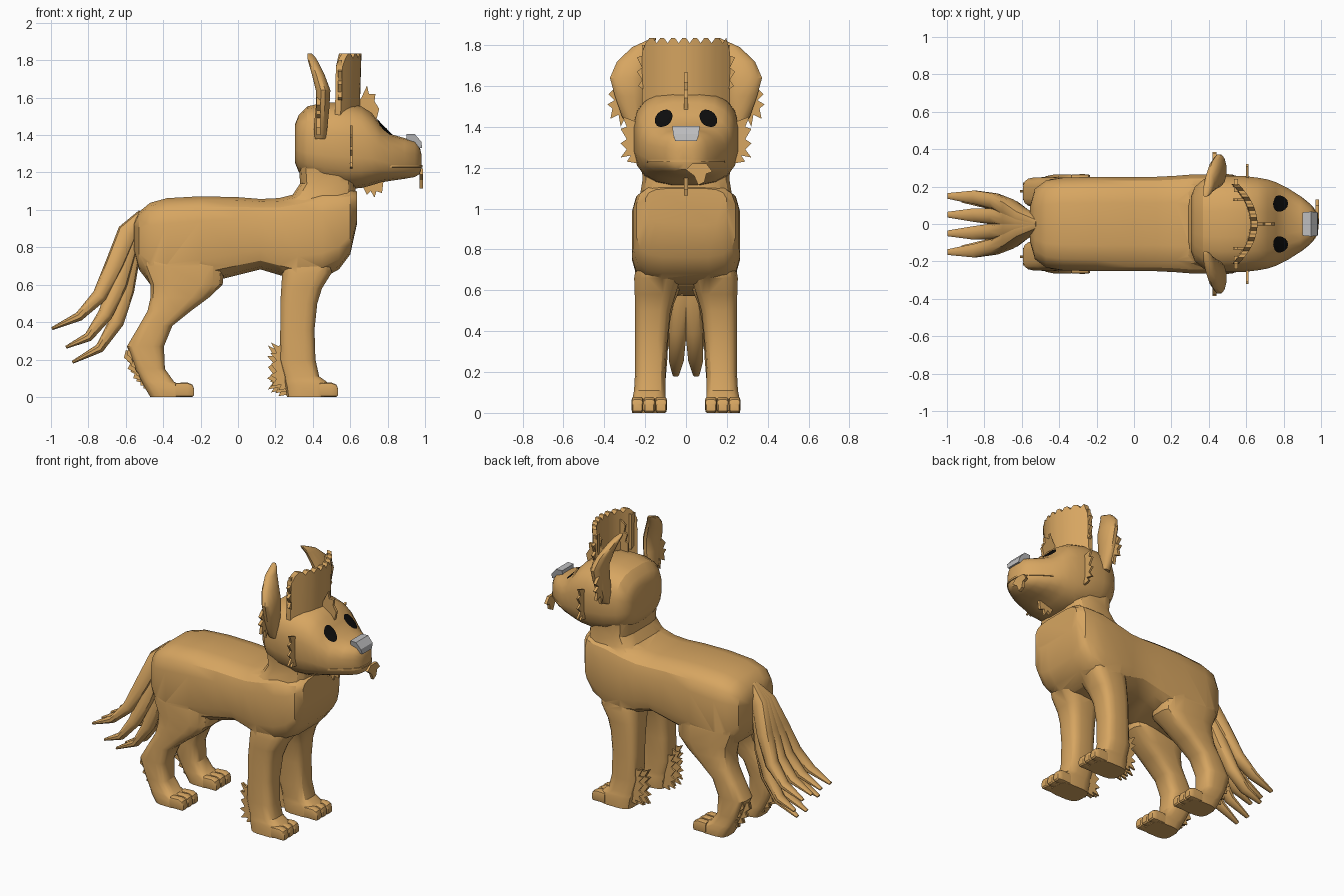
import bpy, bmesh, math
from mathutils import Vector
from mathutils.bvhtree import BVHTree


def mat(name, rgb):
    m = bpy.data.materials.new(name)
    m.diffuse_color = (*rgb, 1)
    return m


FUR = mat("tan fur", (0.68, 0.38, 0.12))
BLACK = mat("black", (0.004, 0.004, 0.004))
GREY = mat("light grey", (0.52, 0.52, 0.53))


def make(name, verts, faces, m=FUR, angle=35):
    me = bpy.data.meshes.new(name)
    me.from_pydata([tuple(v) for v in verts], [], faces)
    bm = bmesh.new()
    bm.from_mesh(me)
    bmesh.ops.recalc_face_normals(bm, faces=bm.faces)
    bm.to_mesh(me)
    bm.free()
    me.materials.append(m)
    ob = bpy.data.objects.new(name, me)
    bpy.context.collection.objects.link(ob)
    smooth(ob, angle)
    return ob


def smooth(ob, angle=35):
    bpy.ops.object.select_all(action='DESELECT')
    ob.select_set(True)
    bpy.context.view_layer.objects.active = ob
    bpy.ops.object.shade_smooth_by_angle(angle=math.radians(angle))


def section(e, n):
    """Rounded-square section in -1..1."""
    pts = []
    for i in range(n):
        a = 2 * math.pi * (i + 0.5) / n
        c, s = math.cos(a), math.sin(a)
        pts.append((math.copysign(abs(c) ** (2 / e), c), math.copysign(abs(s) ** (2 / e), s)))
    return pts


def bridge(name, rings, m=FUR, angle=35):
    n = len(rings[0])
    faces = [list(range(n)), list(range((len(rings) - 1) * n, len(rings) * n))]
    for k in range(len(rings) - 1):
        for i in range(n):
            j = (i + 1) % n
            faces.append([k * n + i, k * n + j, (k + 1) * n + j, (k + 1) * n + i])
    return make(name, [v for r in rings for v in r], faces, m, angle)


def loft_x(name, rows, e=3.5, n=16, y=0):
    """Rows of x, top z, bottom z, half width."""
    return bridge(name, [[(x, y + w * u, (t + b) / 2 + (t - b) / 2 * v) for u, v in section(e, n)]
                         for x, t, b, w in rows])


def loft_z(name, rows, e=3.5, n=16, side=1):
    """Rows of z, x0, x1, y0, y1."""
    return bridge(name, [[((a + b) / 2 + (b - a) / 2 * u, side * ((c + d) / 2 + (d - c) / 2 * v), z)
                          for u, v in section(e, n)] for z, a, b, c, d in rows])


def plate(name, pts, plane, off, thick=0.012):
    """Thin tuft: outline in the xz or yz plane."""
    n = len(pts)
    v = []
    for o in (off - thick / 2, off + thick / 2):
        v += [(p, o, q) if plane == 'xz' else (o, p, q) for p, q in pts]
    f = [list(range(n)), list(range(n, 2 * n))] + \
        [[i, (i + 1) % n, n + (i + 1) % n, n + i] for i in range(n)]
    return make(name, v, f, FUR, 20)


# trunk
body = loft_x("body", [
    (-.555, .93, .78, .10), (-.53, .99, .68, .19), (-.47, 1.04, .60, .235), (-.38, 1.065, .57, .25),
    (-.2, 1.075, .60, .255), (0, 1.07, .65, .255), (.12, 1.06, .68, .255), (.22, 1.065, .65, .26),
    (.32, 1.09, .62, .268), (.45, 1.12, .63, .268), (.54, 1.12, .68, .262), (.60, 1.12, .76, .245),
    (.635, 1.10, .92, .2)], e=4)
parts = [loft_z("neck", [
    (.9, .25, .61, -.22, .22), (1.03, .22, .63, -.235, .235), (1.08, .29, .63, -.225, .225),
    (1.14, .33, .63, -.215, .215), (1.25, .325, .61, -.22, .22), (1.35, .34, .58, -.2, .2)], e=4)]
# head
head = loft_x("head", [
    (.305, 1.46, 1.25, .15), (.325, 1.51, 1.2, .2), (.37, 1.555, 1.16, .24), (.46, 1.575, 1.13, .26),
    (.58, 1.575, 1.11, .26), (.66, 1.555, 1.115, .25), (.715, 1.52, 1.13, .24), (.76, 1.46, 1.145, .225),
    (.82, 1.405, 1.155, .195), (.89, 1.385, 1.165, .15), (.945, 1.37, 1.175, .105),
    (.97, 1.345, 1.19, .07), (.98, 1.3, 1.22, .035)], e=2.8, n=20)
bm = bmesh.new()
bm.from_mesh(head.data)
tree = BVHTree.FromBMesh(bm)
bm.free()
parts.append(head)

# legs
for s in (1, -1):
    parts.append(loft_z("front_leg", [
        (0, .26, .49, .1, .265), (.06, .25, .5, .095, .265), (.085, .245, .47, .1, .26),
        (.11, .245, .435, .1, .255), (.2, .22, .415, .1, .25), (.36, .225, .41, .09, .25),
        (.5, .225, .425, .075, .25), (.58, .23, .45, .05, .252), (.66, .235, .5, .025, .255),
        (.8, .25, .53, .04, .23)], side=s))
    parts.append(loft_z("hind_leg", [
        (0, -.47, -.27, .1, .26), (.05, -.5, -.27, .095, .265), (.08, -.515, -.34, .1, .255),
        (.15, -.55, -.39, .1, .25), (.27, -.595, -.395, .09, .25), (.38, -.53, -.35, .085, .25),
        (.46, -.485, -.25, .075, .25), (.53, -.47, -.155, .06, .25), (.6, -.47, -.08, .03, .25),
        (.7, -.51, -.07, .03, .25), (.82, -.5, -.15, .05, .235)], side=s))

# join the solid parts into one skin
for p in parts:
    md = body.modifiers.new("join", 'BOOLEAN')
    md.operation, md.solver, md.object = 'UNION', 'EXACT', p
    bpy.context.view_layer.objects.active = body
    bpy.ops.object.modifier_apply(modifier=md.name)
    bpy.data.objects.remove(p)
smooth(body, 32)

for s in (1, -1):
    # toes
    for x, nm in ((.535, "front_toe"), (-.235, "hind_toe")):
        for k in range(3):
            loft_x(nm, [(x - .1, .075, 0, .027), (x - .035, .078, 0, .029), (x - .008, .065, 0, .027),
                        (x, .045, .008, .022)], e=5, n=12, y=s * (.122 + .058 * k))
    # ear
    loft_z("ear", [
        (1.38, .41, .47, .22, .27), (1.45, .405, .48, .2, .315), (1.55, .415, .49, .2, .35),
        (1.64, .415, .495, .2, .375), (1.72, .395, .465, .185, .34), (1.79, .375, .43, .165, .265),
        (1.815, .37, .415, .15, .21), (1.835, .37, .395, .145, .165)], e=2.2, n=12, side=s)
    plate("ear_tuft", [(s * a, b) for a, b in (
        (.24, 1.4), (.3, 1.44), (.32, 1.4), (.33, 1.46), (.37, 1.44), (.36, 1.49), (.385, 1.51),
        (.35, 1.53), (.38, 1.56), (.34, 1.6), (.24, 1.56))], 'yz', .43, .02)
    plate("cheek_tuft", [(s * a, b) for a, b in (
        (.23, 1.22), (.29, 1.23), (.27, 1.26), (.32, 1.25), (.29, 1.29), (.32, 1.32), (.29, 1.34),
        (.32, 1.39), (.29, 1.4), (.31, 1.45), (.23, 1.42))], 'yz', .605, .014)
    # leg fur
    for y in (.135, .175, .215):
        o = (y - .175) * .4
        plate("front_leg_fur", [(a + abs(o), b + o) for a, b in (
            (.26, .03), (.2, .02), (.215, .05), (.16, .04), (.19, .08), (.155, .1), (.19, .12), (.16, .16),
            (.19, .18), (.155, .22), (.19, .22), (.16, .275), (.2, .255), (.26, .29))], 'xz', s * y)
        plate("hind_leg_fur", [(a + abs(o), b + o) for a, b in (
            (-.48, .06), (-.52, .06), (-.52, .09), (-.56, .1), (-.55, .13), (-.59, .15), (-.575, .18),
            (-.61, .21), (-.6, .25), (-.5, .24))], 'xz', s * y)
    # eye, laid onto the face
    ring = []
    for i in range(16):
        a = 2 * math.pi * i / 16
        u, v = .043 * math.cos(a), .042 * math.sin(a)
        ring.append((s * (.108 + u), 1.437 + v - .25 * u))
    pts = [(s * .108, 1.437)] + ring
    v = []
    for y, z in pts:
        hit = tree.ray_cast(Vector((2, y, z)), Vector((-1, 0, 0)))
        v.append(hit[0] + hit[1] * .007)
    eye = make("eye", v, [[0, i + 1, (i + 1) % 16 + 1] for i in range(16)], BLACK, 60)
    if eye.data.polygons[0].normal.x < 0:
        eye.data.flip_normals()

# nose: bent band
prof = [(.9, 1.405), (.945, 1.405), (.98, 1.365), (.985, 1.33), (.96, 1.33), (.9, 1.37)]
wid = [.062, .066, .064, .052, .052, .06]
nv = [(x, s * w, z) for s in (1, -1) for (x, z), w in zip(prof, wid)]
make("nose", nv, [list(range(6)), list(range(6, 12))] +
     [[i, (i + 1) % 6, 6 + (i + 1) % 6, 6 + i] for i in range(6)], GREY, 20)

# mouth: upper lip ridge following the muzzle
lip = []
for i in range(17):
    y = -.19 + .38 * i / 16
    x = .5
    for k in (1, 0):
        hit = tree.ray_cast(Vector((2, y, 1.235)), Vector((-1, 0, 0)))
        x = hit[0].x
    lip.append([(x - .02, y, 1.245), (x + .006, y, 1.24), (x + .006, y, 1.228), (x - .02, y, 1.225)])
bridge("lip", lip)

# chin, mouth and forehead tufts
plate("mouth_tuft", [(0, 1.19), (.03, 1.22), (.1, 1.22), (.13, 1.18), (.1, 1.17), (.09, 1.13),
                     (.06, 1.115), (.04, 1.16)], 'yz', .98, .02)
plate("chin_tuft", [(.66, 1.14), (.69, 1.08), (.71, 1.1), (.73, 1.065), (.74, 1.1), (.77, 1.09),
                    (.78, 1.17)], 'xz', 0, .02)
plate("forehead_tuft", [(.62, 1.56), (.66, 1.6), (.69, 1.665), (.7, 1.62), (.735, 1.62), (.73, 1.58),
                        (.755, 1.54), (.74, 1.48), (.66, 1.5)], 'xz', 0, .018)

# crest: curved standing sheet with ragged top
rings = []
N = 24
for i in range(N + 1):
    y = -.215 + .43 * i / N
    x = .64 - 2.2 * y * y
    top = 1.835 - (.025 if i % 3 == 1 else 0) - (.07 if i in (0, N) else 0)
    rings.append([(x - .02, y, 1.5), (x + .01, y, 1.5), (x + .02, y, top), (x - .015, y, top)])
bridge("crest", rings, angle=25)
for s in (1, -1):
    plate("crest_fringe", [(s * a, b) for a, b in (
        (.17, 1.56), (.235, 1.6), (.215, 1.63), (.24, 1.67), (.215, 1.69), (.24, 1.74), (.21, 1.75),
        (.215, 1.8), (.17, 1.8))], 'yz', .545, .02)
    plate("crest_fringe_side", [(.53, 1.56), (.53, 1.62), (.55, 1.63), (.535, 1.68), (.56, 1.69),
                                (.55, 1.74), (.6, 1.78), (.6, 1.56)], 'xz', s * .13)

# tail: root and drooping locks
UP = [(-.5, 0, .97), (-.59, .25, .88), (-.66, .55, .71), (-.74, .8, .54), (-.85, .95, .43), (-.995, 1, .365)]
MID = [(-.5, 0, .95), (-.59, .25, .8), (-.64, .55, .61), (-.71, .8, .44), (-.8, .95, .32), (-.92, 1, .265)]
LOW = [(-.5, 0, .93), (-.575, .25, .77), (-.605, .55, .57), (-.65, .8, .4), (-.74, .95, .26), (-.885, 1, .185)]
W = (.035, .045, .05, .045, .038, .016)
T = (.04, .055, .05, .04, .025, .008)
for path, spread in ((UP, (.15, .05, -.05, -.15)), (MID, (.13, -.13)), (LOW, (.05, -.05))):
    for sp in spread:
        P = [Vector((x, f * sp, z)) for x, f, z in path]
        rings = []
        for i, p in enumerate(P):
            t = P[min(i + 1, 5)] - P[max(i - 1, 0)]
            nrm = Vector((-t.z, 0, t.x)).normalized()
            rings.append([p + Vector((0, W[i] * u, 0)) + nrm * (T[i] * v) for u, v in section(2.4, 10)])
        bridge("tail_lock", rings, angle=40)
